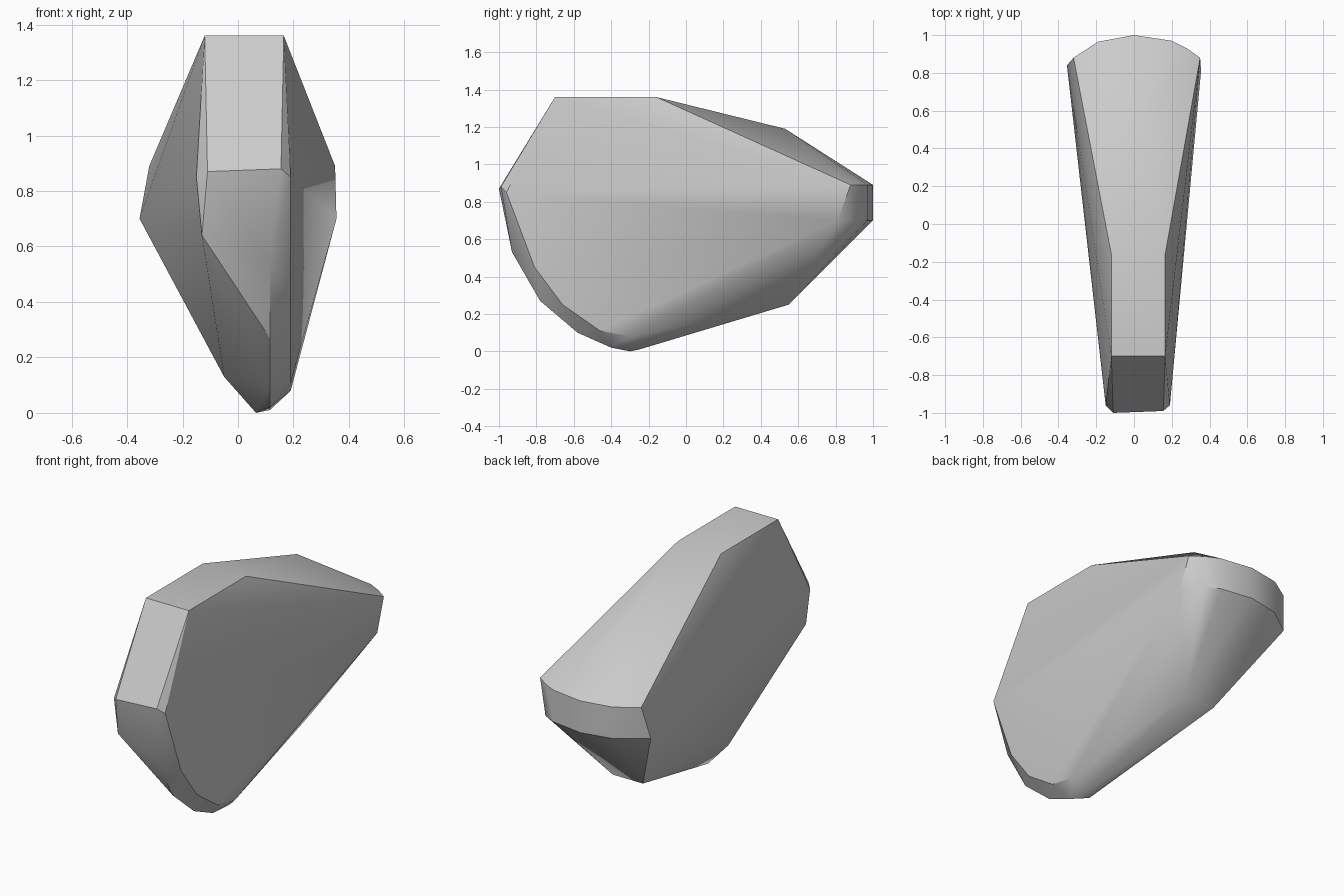
import bpy
import bmesh
import math

# Remove the default cube
cube = bpy.data.objects.get("Cube")
if cube:
    bpy.data.objects.remove(cube, do_unlink=True)


def flat_material(name, colour):
    material = bpy.data.materials.new(name)
    material.use_nodes = True
    material.diffuse_color = colour
    shader = material.node_tree.nodes["Principled BSDF"]
    shader.inputs["Base Color"].default_value = colour
    shader.inputs["Roughness"].default_value = 0.8
    return material


def side_profile(x, outline):
    """Points of a (y, z) outline standing at one x."""
    return [(x, y, z) for y, z in outline]


def level_profile(z, outline):
    """Points of an (x, y) outline lying at one height."""
    return [(x, y, z) for x, y in outline]


def hull_object(name, points, material):
    """Wrap the profiles in a faceted solid and merge its coplanar faces."""
    bm = bmesh.new()
    for point in points:
        bm.verts.new(point)
    result = bmesh.ops.convex_hull(bm, input=bm.verts[:])
    loose = {v for v in result["geom_interior"] + result["geom_unused"]
             if isinstance(v, bmesh.types.BMVert) and not v.link_faces}
    bmesh.ops.delete(bm, geom=list(loose), context="VERTS")
    bmesh.ops.dissolve_limit(bm, angle_limit=math.radians(1),
                             verts=bm.verts[:], edges=bm.edges[:])
    bmesh.ops.recalc_face_normals(bm, faces=bm.faces[:])
    mesh = bpy.data.meshes.new(name)
    bm.to_mesh(mesh)
    bm.free()
    mesh.materials.append(material)
    obj = bpy.data.objects.new(name, mesh)
    bpy.context.collection.objects.link(obj)
    return obj


# Flat top and the sloping panel below it
top = level_profile(1.36, [(-.12, -.7), (.165, -.7), (.165, -.16), (-.12, -.16)])
panel = [(-.11, -1, .87), (.155, -.99, .88)]

# Rounded rim at the wide back end, with the ridge above it
rim_upper = level_profile(.89, [(-.32, .88), (-.19, .965), (0, 1),
                                (.2, .97), (.28, .93), (.35, .88)])
rim_lower = level_profile(.7, [(-.355, .84), (-.19, .96), (0, 1),
                               (.2, .97), (.28, .93), (.355, .81)])
ridge = [(.02, .53, 1.19)]

# Curved front keel: outer edge, inner edge and the flatter far side
outer = side_profile(.19, [(-.96, .85), (-.81, .45), (-.66, .25),
                           (-.46, .11), (-.3, .08)])
inner = side_profile(.115, [(-.93, .53), (-.78, .27), (-.58, .1),
                            (-.4, .02), (-.25, .01)])
far_side = [(-.15, -.96, .85), (-.13, -.95, .64), (-.05, -.33, .13)]

# Underside, rising to the back
underside = [(.065, -.3, 0), (-.1, .55, .25), (.1, .55, .25)]

stone = flat_material("light grey", (.6, .6, .6, 1))
body = hull_object("wedge_body", top + panel + rim_upper + rim_lower + ridge
                   + outer + inner + far_side + underside, stone)

# Soft shading across the shallow facets only
bpy.ops.object.select_all(action="DESELECT")
body.select_set(True)
bpy.context.view_layer.objects.active = body
bpy.ops.object.shade_smooth_by_angle(angle=math.radians(30))
